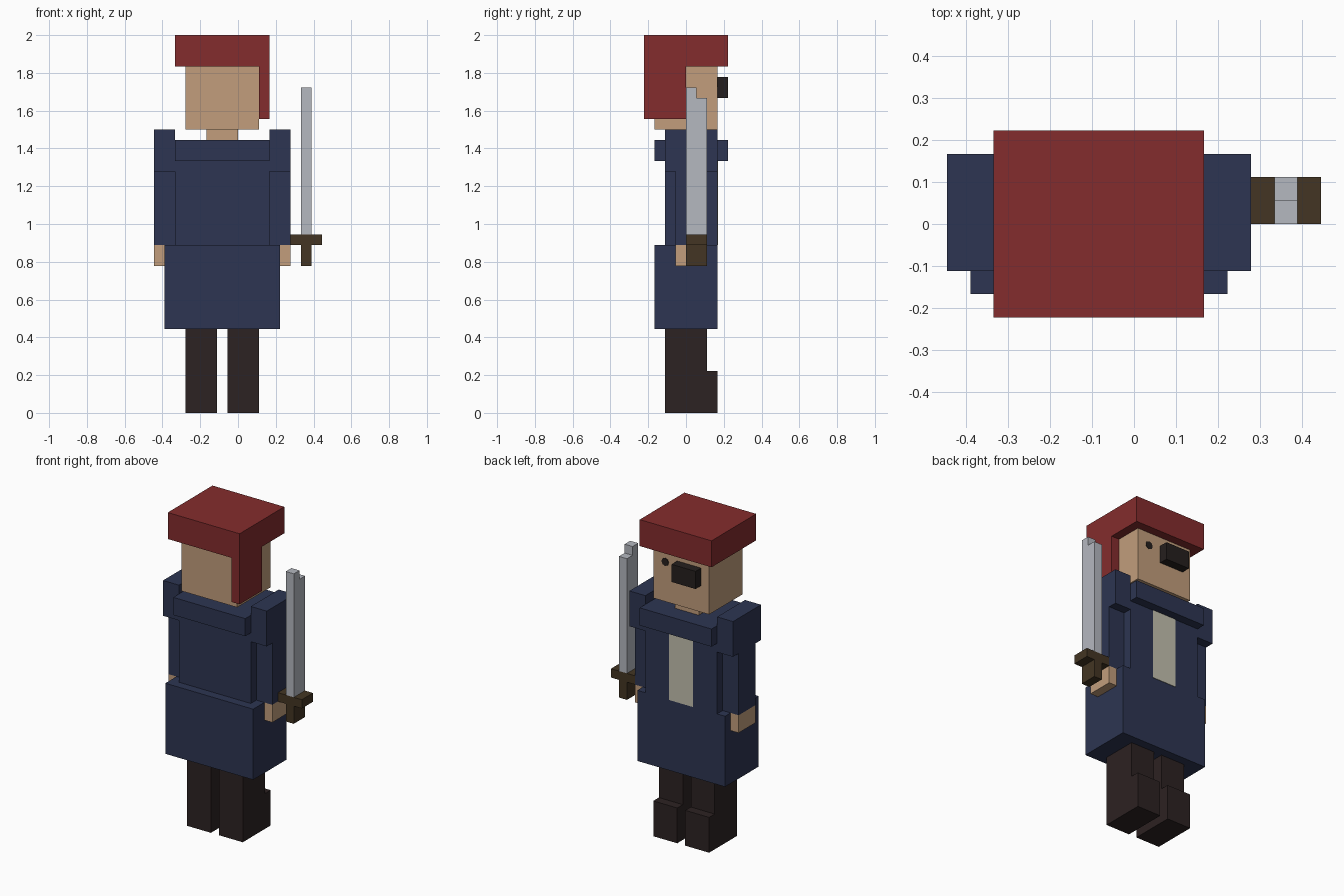
import bpy
import bmesh
import math

U = 1 / 18        # one block of the model's grid
MID = -1.5        # the figure's own mirror line, in blocks

if "Cube" in bpy.data.objects:
    bpy.data.objects.remove(bpy.data.objects["Cube"], do_unlink=True)


def material(name, rgb):
    """Flat material from 0-255 sRGB values."""
    lin = [(c / 255 / 12.92) if c <= 10 else ((c / 255 + 0.055) / 1.055) ** 2.4 for c in rgb]
    m = bpy.data.materials.new(name)
    m.use_nodes = True
    m.diffuse_color = (*lin, 1)
    bsdf = next(n for n in m.node_tree.nodes if n.type == 'BSDF_PRINCIPLED')
    bsdf.inputs["Base Color"].default_value = (*lin, 1)
    bsdf.inputs["Roughness"].default_value = 0.9
    return m


RED = material("red hair", (132, 44, 45))
SKIN = material("skin", (194, 158, 124))
NAVY = material("navy cloth", (45, 53, 82))
BOOT = material("dark brown leather", (44, 34, 34))
STEEL = material("steel", (181, 184, 192))
BRASS = material("dark bronze", (67, 53, 35))
CREAM = material("cream shirt", (195, 193, 175))
BLACK = material("black", (37, 31, 30))


def prism(name, mat, x0, x1, profile):
    """Extrude a (y, z) outline from x0 to x1, all in blocks."""
    bm = bmesh.new()
    face = bm.faces.new([bm.verts.new((x0 * U, y * U, z * U)) for y, z in profile])
    new = bmesh.ops.extrude_face_region(bm, geom=[face])["geom"]
    verts = [v for v in new if isinstance(v, bmesh.types.BMVert)]
    bmesh.ops.translate(bm, verts=verts, vec=((x1 - x0) * U, 0, 0))
    bmesh.ops.recalc_face_normals(bm, faces=bm.faces)
    me = bpy.data.meshes.new(name)
    bm.to_mesh(me)
    bm.free()
    me.materials.append(mat)
    ob = bpy.data.objects.new(name, me)
    bpy.context.collection.objects.link(ob)
    return ob


def box(name, mat, x, y, z):
    (y0, y1), (z0, z1) = y, z
    return prism(name, mat, x[0], x[1], [(y0, z0), (y1, z0), (y1, z1), (y0, z1)])


# Legs with boots, sleeves, shoulders and hands on both sides
for side, s in (("left", 1), ("right", -1)):
    def span(a, b):
        return sorted((MID + s * a, MID + s * b))
    prism(side + "_leg", BOOT, *span(0.5, 3.5),
          [(-2, 0), (3, 0), (3, 4), (2, 4), (2, 8), (-2, 8)])
    box(side + "_shoulder", NAVY, span(4.5, 6.5), (-2, 3), (23, 27))
    box(side + "_sleeve", NAVY, span(4.5, 6.5), (-1, 2), (16, 23))
    box(side + "_hand", SKIN, span(5.5, 6.5), (-1, 2), (14, 16))

# Coat
box("coat_skirt", NAVY, (-7, 4), (-3, 3), (8, 16))
box("coat_body", NAVY, (-6, 3), (-2, 3), (16, 24))
box("coat_collar", NAVY, (-6, 3), (-3, 4), (24, 26))
box("shirt_front", CREAM, (-3, 0), (3, 3.06), (16, 24))

# Head
box("neck", SKIN, (-3, 0), (-1, 2), (26, 27))
box("head", SKIN, (-5, 2), (-3, 3), (27, 33))
box("eye_patch", BLACK, (-4, -1), (3, 4), (30, 32))

# Round eye, a thin disc on the face
bpy.ops.mesh.primitive_cylinder_add(vertices=8, radius=0.45 * U, depth=0.06 * U,
                                    location=(0.5 * U, 3.03 * U, 31.5 * U),
                                    rotation=(math.pi / 2, 0, 0))
eye = bpy.context.object
eye.name = "eye"
eye.data.materials.append(BLACK)

# Hair: a wide cap with a lock hanging on one side
box("hair_cap", RED, (-6, 3), (-4, 4), (33, 36))
box("hair_side_lock", RED, (2, 3), (-4, 0), (28, 33))

# Sword
prism("sword_blade", STEEL, 6, 7,
      [(0, 17), (2, 17), (2, 30), (1, 30), (1, 31), (0, 31)])
box("sword_guard", BRASS, (5, 8), (0, 2), (16, 17))
box("sword_grip", BRASS, (6, 7), (0, 2), (14, 16))
